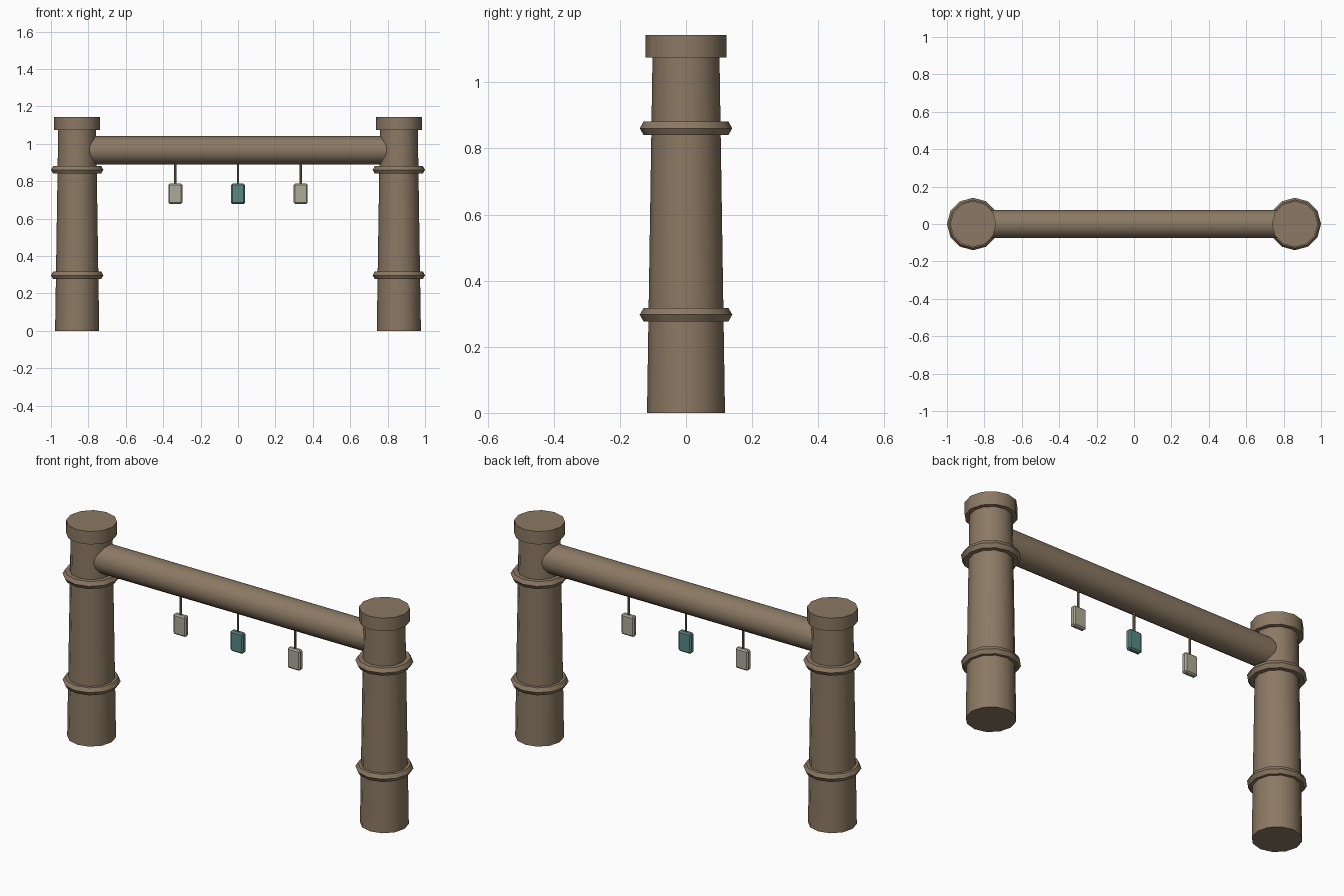
import bpy
import math

cube = bpy.data.objects.get("Cube")
if cube:
    bpy.data.objects.remove(cube, do_unlink=True)


def material(name, color):
    mat = bpy.data.materials.new(name)
    mat.use_nodes = True
    mat.diffuse_color = (*color, 1)
    mat.node_tree.nodes["Principled BSDF"].inputs["Base Color"].default_value = (*color, 1)
    return mat


wood = material("brown_wood", (0.26, 0.19, 0.125))
ivory = material("pale_ivory", (0.42, 0.40, 0.31))
teal = material("muted_teal", (0.10, 0.25, 0.23))


def finish(name, mat, smooth=True):
    obj = bpy.context.object
    obj.name = name
    obj.data.materials.append(mat)
    if smooth:
        bpy.ops.object.shade_smooth_by_angle(angle=math.radians(35))
    return obj


def column(name, x, z0, z1, r0, r1, sides=12):
    bpy.ops.mesh.primitive_cone_add(vertices=sides, radius1=r0, radius2=r1,
                                    depth=z1 - z0, location=(x, 0, (z0 + z1) / 2))
    return finish(name, wood)


# Posts with flat caps and binding rings
POST_X = 0.86
for side, x in (("right", -POST_X), ("left", POST_X)):
    column(f"{side}_post", x, 0, 1.10, 0.118, 0.101)
    column(f"{side}_post_cap", x, 1.075, 1.144, 0.123, 0.123)
    for level, z in (("lower", 0.297), ("upper", 0.861)):
        bpy.ops.mesh.primitive_torus_add(major_segments=12, minor_segments=6,
                                         major_radius=0.117, minor_radius=0.023,
                                         location=(x, 0, z))
        finish(f"{side}_{level}_ring", wood)

# Crossbeam running into both posts
bpy.ops.mesh.primitive_cylinder_add(vertices=16, radius=0.076, depth=2 * POST_X,
                                    location=(0, 0, 0.966),
                                    rotation=(0, math.pi / 2, 0))
finish("crossbeam", wood)

# Hanging tags on cords
for place, x, mat in (("right", -0.335, ivory), ("middle", 0, teal), ("left", 0.335, ivory)):
    column(f"{place}_cord", x, 0.77, 0.90, 0.006, 0.006, 8)
    bpy.ops.mesh.primitive_cube_add(size=1, location=(x, 0, 0.733))
    bpy.context.object.scale = (0.074, 0.03, 0.108)
    bpy.ops.object.transform_apply(location=False, rotation=False, scale=True)
    tag = finish(f"{place}_tag", mat, smooth=False)
    bevel = tag.modifiers.new("soft_edges", 'BEVEL')
    bevel.width = 0.007
    bevel.segments = 1
